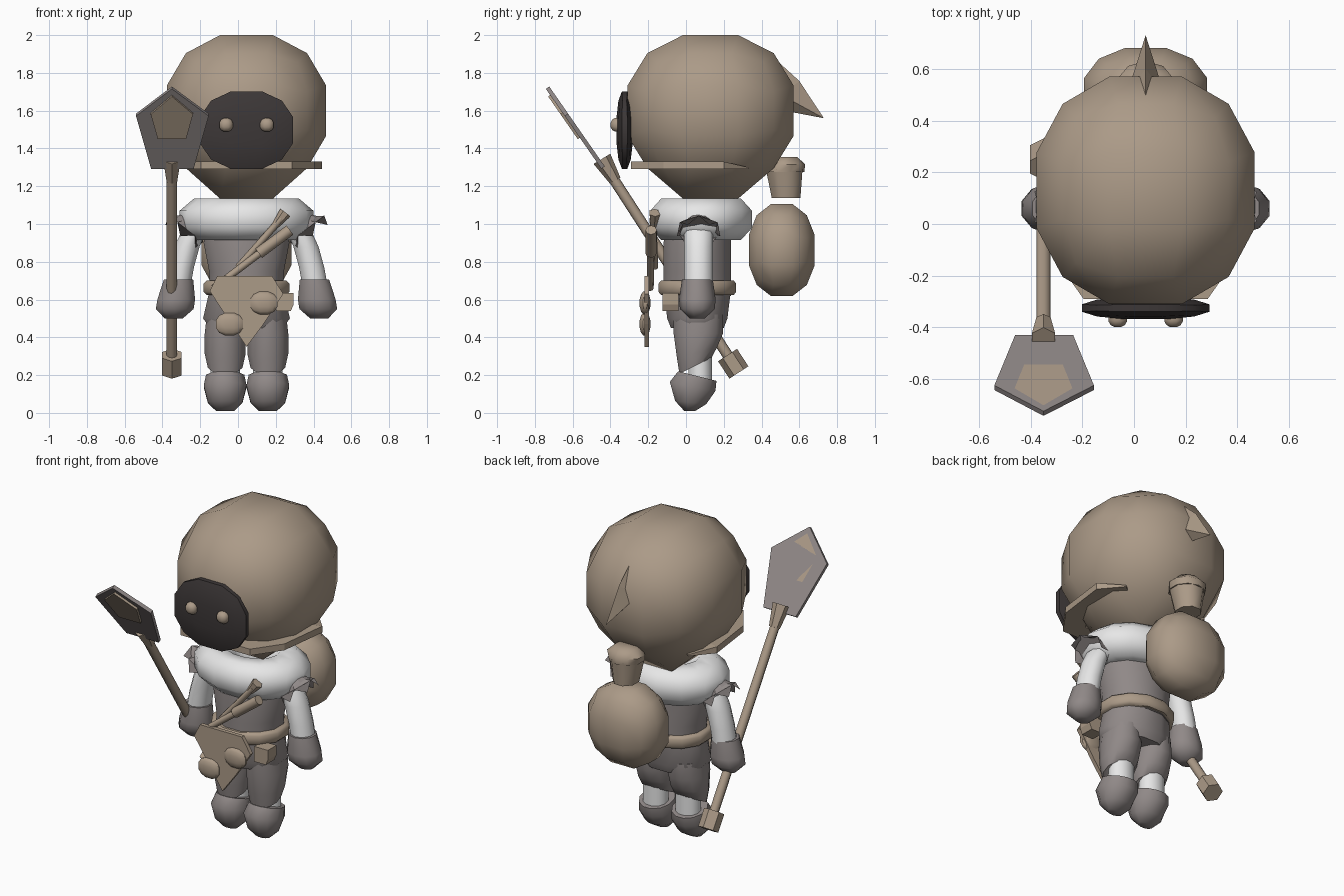
import bpy, bmesh, math
from mathutils import Vector

if "Cube" in bpy.data.objects:
    bpy.data.objects.remove(bpy.data.objects["Cube"])

CX = 0.045  # the body's own middle plane


def material(name, r, g, b):
    m = bpy.data.materials.new(name)
    m.use_nodes = True
    m.diffuse_color = (r, g, b, 1)
    bsdf = m.node_tree.nodes["Principled BSDF"]
    bsdf.inputs["Base Color"].default_value = (r, g, b, 1)
    bsdf.inputs["Roughness"].default_value = 0.8
    return m


TAN = material("tan cloth", .41, .325, .245)
GREY = material("warm grey", .28, .25, .245)
DARK = material("charcoal", .045, .038, .038)
WHITE = material("white wool", .8, .8, .8)


def finish(name, bm, mat, angle=50):
    bmesh.ops.recalc_face_normals(bm, faces=bm.faces)
    me = bpy.data.meshes.new(name)
    bm.to_mesh(me)
    bm.free()
    ob = bpy.data.objects.new(name, me)
    bpy.context.collection.objects.link(ob)
    me.materials.append(mat)
    if angle:
        bpy.ops.object.select_all(action='DESELECT')
        ob.select_set(True)
        bpy.context.view_layer.objects.active = ob
        bpy.ops.object.shade_smooth_by_angle(angle=math.radians(angle))
    return ob


def ball(name, centre, half, mat, drop=None):
    """Rounded cube with given half sizes; drop lowers its underside."""
    bm = bmesh.new()
    bmesh.ops.create_cube(bm, size=2)
    bmesh.ops.subdivide_edges(bm, edges=bm.edges[:], cuts=2, use_grid_fill=True)
    for v in bm.verts:
        under = v.co.z < -.9 and max(abs(v.co.x), abs(v.co.y)) < .5
        n = v.co.normalized() / .905
        v.co = [c + h * k for c, h, k in zip(centre, half, n)]
        if drop and under:
            v.co.z = drop
    return finish(name, bm, mat)


def skin(bm, rings):
    n = len(rings[0])
    for a, b in zip(rings, rings[1:]):
        for i in range(n):
            j = (i + 1) % n
            bm.faces.new((a[i], a[j], b[j], b[i]))
    bm.faces.new(rings[0])
    bm.faces.new(rings[-1])


def loft(name, sections, mat, sides=12):
    """Stack of ellipses: x, y, z, half x, half y, slope of z along y."""
    bm = bmesh.new()
    rings = []
    for x, y, z, rx, ry, slope in sections:
        ring = []
        for i in range(sides):
            t = 2 * math.pi * (i + .5) / sides
            dy = ry * math.sin(t)
            ring.append(bm.verts.new((x + rx * math.cos(t), y + dy, z + slope * dy)))
        rings.append(ring)
    skin(bm, rings)
    return finish(name, bm, mat)


def rod(name, a, b, r1, r2, mat, sides=8):
    a, b = Vector(a), Vector(b)
    bm = bmesh.new()
    bmesh.ops.create_cone(bm, cap_ends=True, segments=sides, radius1=r1,
                          radius2=r2, depth=(b - a).length)
    q = (b - a).to_track_quat('Z', 'Y')
    for v in bm.verts:
        v.co = q @ v.co + (a + b) / 2
    return finish(name, bm, mat)


def plate(name, outline, thick, origin, up, normal, mat):
    up, normal = Vector(up).normalized(), Vector(normal).normalized()
    bm = bmesh.new()
    rings = [[bm.verts.new(Vector(origin) + Vector((u, 0, 0)) + up * v + normal * t)
              for u, v in outline] for t in (0, thick)]
    skin(bm, rings)
    return finish(name, bm, mat, 0)


# Hooded head with face and eyes
ball("hood", (CX, .13, 1.6), (.422, .44, .4), TAN, drop=1.135)
ball("face_mask", (CX, -.325, 1.497), (.247, .043, .205), DARK)
for side, s in (("left", 1), ("right", -1)):
    ball(side + "_eye", (CX + s * .108, -.365, 1.525), (.036, .034, .036), TAN)

# Hood brim, tapering away toward the back
bm = bmesh.new()
half = [(.24, -.29), (.36, -.12), (.4, .2), (.29, .33)]
path = [(-x, y) for x, y in reversed(half)] + half
rings = []
for i, (x, y) in enumerate(path):
    top = 1.3 if i in (0, len(path) - 1) else 1.33
    rings.append([bm.verts.new((CX + x * k, y * k + .1 * (1 - k), z))
                  for k, z in ((1, 1.29), (1, top), (.7, top), (.7, 1.29))])
skin(bm, rings)
finish("hood_brim", bm, TAN, 0)

# Pointed hood tail
bm = bmesh.new()
crown, ridge, tip, left, right, root = [bm.verts.new((CX + x, y, z)) for x, y, z in (
    (0, .41, 1.93), (0, .6, 1.757), (0, .73, 1.56),
    (.07, .51, 1.68), (-.07, .51, 1.68), (0, .52, 1.6))]
for side in (left, right):
    bm.faces.new((crown, ridge, side))
    bm.faces.new((ridge, tip, side))
    bm.faces.new((tip, root, side))
    bm.faces.new((root, crown, side))
finish("hood_tail", bm, TAN, 0)

# Wool collar
bm = bmesh.new()
rings = []
for i in range(14):
    t = 2 * math.pi * i / 14
    rings.append([])
    for j in range(8):
        p = 2 * math.pi * (j + .5) / 8
        r = .225 + .14 * math.cos(p)
        rings[-1].append(bm.verts.new((CX + r * math.cos(t), .08 + .78 * r * math.sin(t),
                                       1.025 + .118 * math.sin(p))))
for a, b in zip(rings, rings[1:] + rings[:1]):
    for j in range(8):
        k = (j + 1) % 8
        bm.faces.new((a[j], a[k], b[k], b[j]))
finish("wool_collar", bm, WHITE)

# Tunic, skirt and belt
loft("tunic", [(CX, .06, .62, .2, .185, 0), (CX, .06, .75, .205, .185, 0),
               (CX, .06, .9, .235, .185, 0), (CX, .07, 1.03, .22, .18, 0)], GREY)
loft("tunic_skirt", [(CX, .06, .45, .2, .145, 0), (CX, .06, .5, .238, .165, 0),
                     (CX, .06, .66, .2, .185, 0)], GREY)
loft("belt", [(CX, .06, .625, .22, .2, 0), (CX, .06, .64, .235, .212, 0),
              (CX, .06, .685, .235, .212, 0), (CX, .06, .7, .22, .2, 0)], TAN)

# Limbs, mirrored about the middle
for side, s in (("left", 1), ("right", -1)):
    x = CX + s * .113
    loft(side + "_boot", [(x, .02, .01, .05, .03, 0), (x, .025, .055, .095, .085, -.1),
                          (x, .035, .14, .117, .125, -.2),
                          (x, .06, .195, .105, .105, -.25)], GREY)
    loft(side + "_sock", [(x, .075, .14, .08, .065, 0), (x, .075, .36, .08, .065, 0)], WHITE)
    loft(side + "_trouser_leg", [(x, .05, .25, .095, .088, .5), (x, .058, .32, .112, .11, .25),
                                 (x, .065, .42, .112, .135, 0),
                                 (x, .065, .52, .1, .135, 0)], GREY)

    loft(side + "_sleeve", [(CX + s * d, .067, z, r, .077, 0) for d, z, r in
                            ((.365, .66, .07), (.345, .77, .07), (.315, .88, .07),
                             (.28, .96, .068), (.24, 1.02, .05))], WHITE, 10)
    loft(side + "_mitten", [(CX + s * d, .06, z, rx, ry, 0) for d, z, rx, ry in
                            ((.36, .705, .082, .082), (.372, .6, .105, .097),
                             (.38, .55, .105, .092), (.385, .5, .05, .04))], GREY, 10)

    # Ragged shoulder flap with a zigzag rim
    axis = Vector((s * .6, 0, -.8))
    q = axis.to_track_quat('Z', 'Y')
    bm = bmesh.new()
    rings = []
    for d, z, r, jag in ((.27, 1.045, .03, 0), (.31, .99, .085, 0), (.335, .955, .115, .025)):
        rings.append([])
        for i in range(12):
            t = math.pi * i / 6
            local = Vector((r * math.cos(t), r * math.sin(t), jag * (-1) ** i))
            rings[-1].append(bm.verts.new(q @ local + Vector((CX + s * d, .067, z))))
    skin(bm, rings)
    finish(side + "_shoulder_flap", bm, GREY, 0)

# Round bag on the back with gathered neck
ball("back_bag", (CX, .507, .862), (.238, .174, .243), TAN)
loft("bag_neck", [(CX, .53, 1.137, .075, .082, 0), (CX, .52, 1.29, .105, .105, 0)], TAN, 8)
loft("bag_knot", [(CX, .52, 1.275, .107, .107, 0), (CX, .53, 1.315, .115, .1, 0),
                  (CX, .53, 1.355, .07, .06, 0)], TAN, 10)

# Hip pouch
plate("hip_pouch", [(.2, .54), (.28, .54), (.295, .575), (.295, .635), (.2, .635)], .085,
      (0, -.04, 0), (0, 0, 1), (0, -1, 0), TAN)

# Hanging hide plate with two discs
plate("hide_plate", [(-.11, .725), (.18, .725), (.24, .63), (.135, .47), (.045, .35), (-.15, .645)],
      .025, (0, -.195, 0), (0, 0, 1), (0, -1, 0), TAN)
for i, (x, z) in enumerate(((-.045, .47), (.137, .582))):
    ball("hide_disc_%d" % (i + 1), (x, -.217, z), (.072, .028, .06), TAN)

# Slung sticks across the chest
rod("long_stick", (-.13, -.19, .66), (.2, -.185, .91), .019, .019, TAN)
rod("long_stick_grip", (.11, -.185, .845), (.275, -.185, .968), .03, .03, TAN)
rod("short_stick", (.0, -.165, .77), (.23, -.175, 1.03), .018, .018, TAN)
rod("short_stick_end", (.2, -.17, .995), (.25, -.165, 1.06), .02, .033, TAN, 6)

# Shovel held in the right hand
X = -.35
rod("shovel_handle", (X, .25, .26), (X, -.43, 1.31), .028, .028, TAN)
rod("shovel_end_cap", (X, .28, .214), (X, .22, .306), .06, .06, TAN, 6)
rod("shovel_socket", (X, -.375, 1.23), (X, -.445, 1.345), .032, .052, TAN, 6)
up, front = (0, -.57, .82), (0, -.82, -.57)
plate("shovel_blade", [(-.11, 0), (.115, 0), (.195, .34), (0, .515), (-.19, .34)],
      .022, (X, -.43, 1.305), up, front, GREY)
plate("shovel_blade_inlay", [(-.075, .2), (.075, .2), (.112, .36), (0, .475), (-.112, .36)],
      .035, (X, -.43, 1.305), up, front, TAN)
